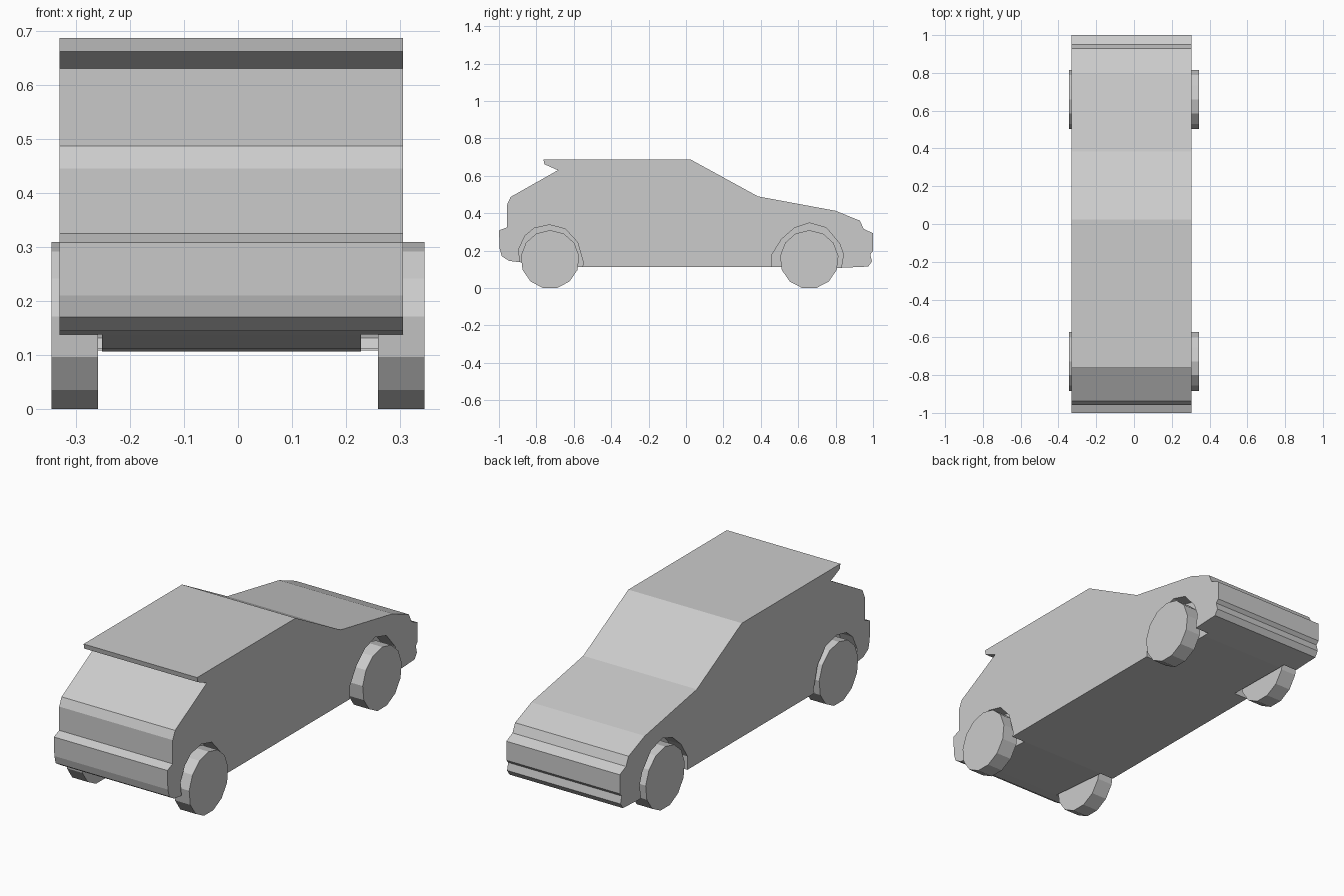
import bpy, bmesh, math

if "Cube" in bpy.data.objects:
    bpy.data.objects.remove(bpy.data.objects["Cube"])

X0, X1 = -0.33, 0.305          # body sides
IN0, IN1 = -0.252, 0.228       # inner walls of the wheel wells


def extrude_profile(name, pts, x0, x1):
    """Closed prism from a (y, z) outline, stretched from x0 to x1."""
    bm = bmesh.new()
    face = bm.faces.new([bm.verts.new((x0, y, z)) for y, z in pts])
    res = bmesh.ops.extrude_face_region(bm, geom=[face])
    moved = [g for g in res["geom"] if isinstance(g, bmesh.types.BMVert)]
    bmesh.ops.translate(bm, verts=moved, vec=(x1 - x0, 0, 0))
    bmesh.ops.recalc_face_normals(bm, faces=bm.faces)
    mesh = bpy.data.meshes.new(name)
    bm.to_mesh(mesh)
    bm.free()
    obj = bpy.data.objects.new(name, mesh)
    bpy.context.collection.objects.link(obj)
    return obj


# Body side outline: spoiler, roof, windscreen, bonnet, bumpers and floor
outline = [
    (-0.762, 0.687), (0.025, 0.687), (0.385, 0.49), (0.80, 0.413),
    (0.93, 0.36), (0.95, 0.316), (1.0, 0.293), (1.0, 0.197),
    (0.985, 0.18), (0.994, 0.143), (0.975, 0.115), (0.80, 0.107),
    (0.46, 0.112), (-0.553, 0.112), (-0.885, 0.138), (-0.945, 0.145),
    (-0.985, 0.17), (-0.996, 0.21), (-1.0, 0.308), (-0.957, 0.325),
    (-0.957, 0.445), (-0.938, 0.487), (-0.685, 0.63), (-0.757, 0.662),
]
body = extrude_profile("car_body", outline, X0, X1)

# Wheel wells, cut in from each side
rear_arch = [
    (-0.885, 0.05), (-0.887, 0.14), (-0.896, 0.205), (-0.86, 0.28),
    (-0.812, 0.32), (-0.73, 0.338), (-0.645, 0.316), (-0.58, 0.245),
    (-0.548, 0.132), (-0.555, 0.112), (-0.555, 0.05),
]
front_arch = [
    (0.46, 0.05), (0.46, 0.18), (0.51, 0.26), (0.58, 0.322),
    (0.66, 0.348), (0.75, 0.322), (0.82, 0.24), (0.842, 0.18),
    (0.83, 0.11), (0.83, 0.05),
]
bpy.context.view_layer.objects.active = body
for arch in (rear_arch, front_arch):
    for x0, x1 in ((X0 - 0.1, IN0), (IN1, X1 + 0.1)):
        cutter = extrude_profile("arch_cutter", arch, x0, x1)
        cutter.hide_render = True
        mod = body.modifiers.new("wheel_well", "BOOLEAN")
        mod.operation = "DIFFERENCE"
        mod.solver = "EXACT"
        mod.object = cutter
        bpy.ops.object.modifier_apply(modifier=mod.name)
        bpy.data.objects.remove(cutter)

# Thirteen-sided wheels with one corner at the top
SIDES, R, HUB_Z = 13, 0.157, 0.1525
for axle, y in (("rear", -0.727), ("front", 0.659)):
    ring = [(y + R * math.sin(math.tau * i / SIDES),
             HUB_Z + R * math.cos(math.tau * i / SIDES)) for i in range(SIDES)]
    for side, x0, x1 in (("left", -0.345, -0.259), ("right", 0.259, 0.345)):
        extrude_profile(f"{axle}_{side}_wheel", ring, x0, x1)
